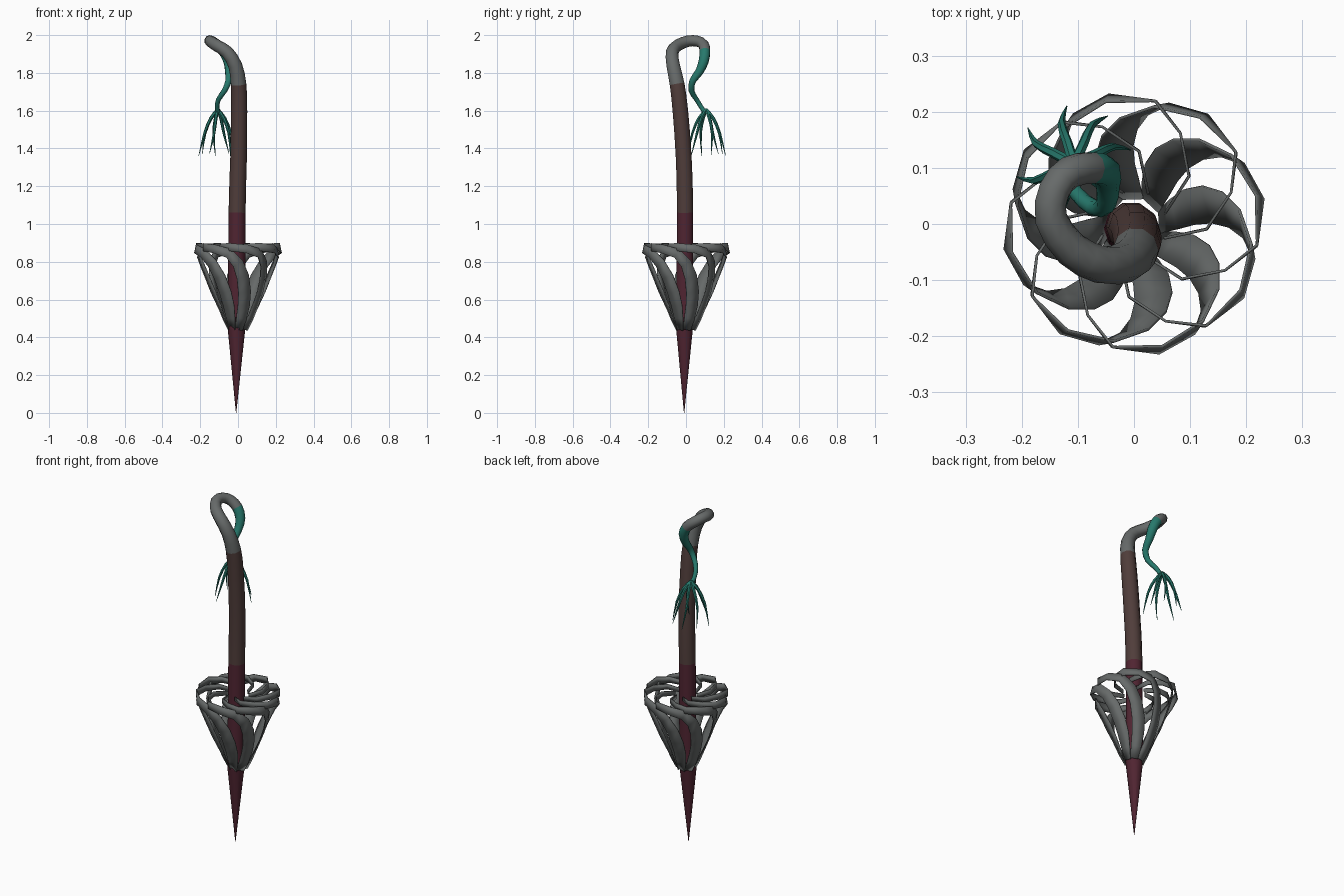
import bpy, bmesh, math
from mathutils import Vector

cube = bpy.data.objects.get("Cube")
if cube:
    bpy.data.objects.remove(cube, do_unlink=True)


def material(name, colour):
    mat = bpy.data.materials.new(name)
    mat.use_nodes = True
    mat.diffuse_color = (*colour, 1)
    mat.node_tree.nodes["Principled BSDF"].inputs["Base Color"].default_value = (*colour, 1)
    return mat


MAROON = material("dark maroon", (0.08, 0.018, 0.031))
BROWN = material("dull brown", (0.08, 0.047, 0.043))
GREY = material("stone grey", (0.135, 0.145, 0.143))
TEAL = material("teal", (0.02, 0.19, 0.15))


def spline(points, steps):
    """Smooth samples through points of any dimension."""
    pts = [Vector(p) for p in points]
    pts = [pts[0] * 2 - pts[1]] + pts + [pts[-1] * 2 - pts[-2]]
    out = []
    for a, b, c, d in zip(pts, pts[1:], pts[2:], pts[3:]):
        for i in range(steps):
            t = i / steps
            out.append(b + (c - a) * (t / 2) + (a * 2 - b * 5 + c * 4 - d) * (t * t / 2)
                       + (b * 3 - a - c * 3 + d) * (t ** 3 / 2))
    return out + [pts[-2]]


def finish(name, bm, mats, angle=50):
    bmesh.ops.recalc_face_normals(bm, faces=bm.faces)
    mesh = bpy.data.meshes.new(name)
    bm.to_mesh(mesh)
    bm.free()
    for m in mats:
        mesh.materials.append(m)
    obj = bpy.data.objects.new(name, mesh)
    bpy.context.collection.objects.link(obj)
    bpy.ops.object.select_all(action='DESELECT')
    obj.select_set(True)
    bpy.context.view_layer.objects.active = obj
    bpy.ops.object.shade_smooth_by_angle(angle=math.radians(angle))
    return obj


def tube(name, samples, sides, mats, mat_rule=lambda i: 0):
    """Sweep a ring along samples of (x, y, z, radius)."""
    bm = bmesh.new()
    side = Vector((1, 0, 0))
    rings = []
    for i, s in enumerate(samples):
        before, after = samples[max(i - 1, 0)], samples[min(i + 1, len(samples) - 1)]
        tangent = (after.xyz - before.xyz).normalized()
        side = (side - tangent * side.dot(tangent)).normalized()
        other = tangent.cross(side)
        ring = []
        for k in range(sides):
            a = math.tau * k / sides
            ring.append(bm.verts.new(s.xyz + (side * math.cos(a) + other * math.sin(a)) * s.w))
        rings.append(ring)
    for i, (lo, hi) in enumerate(zip(rings, rings[1:])):
        for k in range(sides):
            n = (k + 1) % sides
            bm.faces.new((lo[k], lo[n], hi[n], hi[k])).material_index = mat_rule(i)
    bm.faces.new(rings[0]).material_index = mat_rule(0)
    bm.faces.new(rings[-1]).material_index = mat_rule(len(samples) - 2)
    return finish(name, bm, mats)


# Pointed spike at the foot
tube("spike", [Vector((-.01, -.01, 0, .001)), Vector((-.008, -.008, .44, .046))], 10, [MAROON])

# Staff that bends into a hook and droops into a thin tail
STEPS = 2
staff = [
    (-.008, -.008, .44, .046), (-.005, -.005, 1.06, .045),
    (.003, -.012, 1.35, .044), (.006, -.03, 1.6, .043), (.003, -.047, 1.74, .041),
    (-.015, -.068, 1.84, .037), (-.058, -.073, 1.91, .034), (-.112, -.045, 1.945, .032),
    (-.148, .01, 1.968, .03), (-.142, .06, 1.968, .029), (-.115, .092, 1.95, .029),
    (-.075, .1, 1.915, .029), (-.05, .093, 1.86, .027), (-.047, .07, 1.805, .022),
    (-.05, .035, 1.757, .018), (-.072, .029, 1.705, .015), (-.103, .055, 1.66, .013),
    (-.111, .08, 1.62, .012), (-.105, .1, 1.59, .012)]
ENDS = (1, 4, 11)  # last control point of each colour
tube("staff", spline(staff, STEPS), 10, [MAROON, BROWN, GREY, TEAL],
     lambda i: sum(i >= e * STEPS for e in ENDS))

# Tendrils hanging from the tail, each bending slightly sideways
for k, angle in enumerate((14, 55, 97, 142, 193, 245, 310)):
    path = []
    for r, z, w, bend in ((0, 1.605, .01, 0), (.04, 1.56, .009, 10), (.076, 1.48, .007, 10),
                          (.104, 1.36 + .012 * (k % 2), .001, 0)):
        a = math.radians(angle + bend)
        path.append((-.107 + r * math.cos(a), .107 + r * math.sin(a), z, w))
    tube("tendril_%d" % (k + 1), spline(path, 2), 6, [TEAL])

# Basket of eight ribbons that rise, lean round the rim and curl inward:
# (degrees, radius, height, width) along one ribbon
RIBBON = [(-40, .046, .44, .042), (-31, .075, .5, .056), (-28, .105, .57, .066),
          (-30, .135, .64, .07), (-36, .165, .72, .068), (-45, .192, .79, .06),
          (-58, .217, .845, .052), (-78, .229, .868, .046), (-100, .222, .877, .042),
          (-117, .182, .88, .036), (-139, .13, .876, .03), (-160, .06, .868, .024)]
RIM = 8  # from here on the ribbon stands upright
UP = Vector((0, 0, 1))
for k in range(8):
    centres = []
    for deg, r, z, w in RIBBON:
        a = math.radians(deg + 45 * k)
        centres.append((Vector((r * math.cos(a), r * math.sin(a), z)), w))
    bm = bmesh.new()
    rows = []
    for i, (p, w) in enumerate(centres):
        tangent = centres[min(i + 1, len(centres) - 1)][0] - centres[max(i - 1, 0)][0]
        outward = UP.cross(tangent) if i >= RIM else Vector((p.x, p.y, p.xy.length * .25))
        across = tangent.cross(outward).normalized() * (w / 2)
        rows.append((bm.verts.new(p - across), bm.verts.new(p + across)))
    for (a, b), (c, d) in zip(rows, rows[1:]):
        bm.faces.new((a, b, d, c))
    ribbon = finish("basket_ribbon_%d" % (k + 1), bm, [GREY], 30)
    solid = ribbon.modifiers.new("thickness", 'SOLIDIFY')
    solid.thickness = .005
    solid.offset = 0
